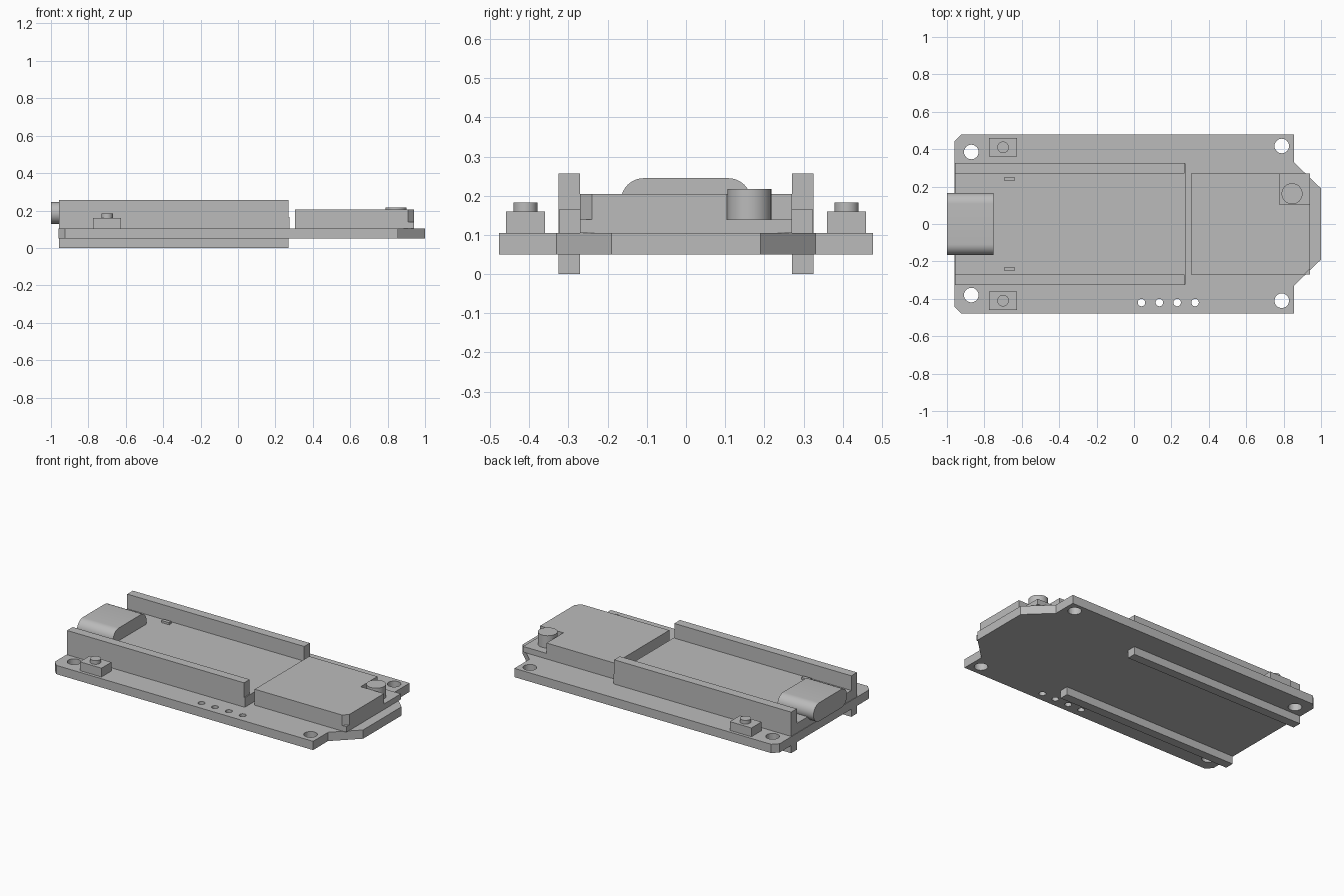
import bpy, bmesh, math

cube = bpy.data.objects.get("Cube")
if cube:
    bpy.data.objects.remove(cube, do_unlink=True)

grey = bpy.data.materials.new("plain grey")
grey.use_nodes = True
grey.diffuse_color = (0.5, 0.5, 0.5, 1)
bsdf = grey.node_tree.nodes["Principled BSDF"]
bsdf.inputs["Base Color"].default_value = (0.5, 0.5, 0.5, 1)


def prism(name, outline, low, high, axis="z", smooth=False):
    """Extrude an outline along z (outline in x, y) or x (outline in y, z)."""
    place = (lambda a, b: (a, b, low)) if axis == "z" else (lambda a, b: (low, a, b))
    rise = (0, 0, high - low) if axis == "z" else (high - low, 0, 0)
    bm = bmesh.new()
    base = bm.faces.new([bm.verts.new(place(a, b)) for a, b in outline])
    top = bmesh.ops.extrude_face_region(bm, geom=[base])["geom"]
    verts = [v for v in top if isinstance(v, bmesh.types.BMVert)]
    bmesh.ops.translate(bm, verts=verts, vec=rise)
    # the extrusion may drop the starting face, so close the open end
    bmesh.ops.holes_fill(bm, edges=[e for e in bm.edges if e.is_boundary], sides=0)
    bmesh.ops.recalc_face_normals(bm, faces=bm.faces)
    mesh = bpy.data.meshes.new(name)
    bm.to_mesh(mesh)
    bm.free()
    mesh.materials.append(grey)
    obj = bpy.data.objects.new(name, mesh)
    bpy.context.collection.objects.link(obj)
    if smooth:
        bpy.ops.object.select_all(action="DESELECT")
        obj.select_set(True)
        bpy.context.view_layer.objects.active = obj
        bpy.ops.object.shade_smooth_by_angle(angle=math.radians(30))
    return obj


def rect(x0, x1, y0, y1):
    return [(x0, y0), (x1, y0), (x1, y1), (x0, y1)]


def arc(x, y, r, start=0, end=360, steps=32):
    closed = end - start == 360
    angles = [math.radians(start + (end - start) * i / steps)
              for i in range(steps if closed else steps + 1)]
    return [(x + r * math.cos(a), y + r * math.sin(a)) for a in angles]


# Circuit board with clipped corners and a tapered nose
half = [(1.0, 0.19), (0.855, 0.33), (0.855, 0.478), (-0.925, 0.478), (-0.96, 0.443)]
board = prism("board", half + [(x, -y) for x, y in reversed(half)], 0.05, 0.105)

# Mounting holes and header pin holes
holes = [(-0.87, 0.385, 0.039), (-0.87, -0.38, 0.039),
         (0.79, 0.417, 0.039), (0.79, -0.41, 0.039)]
holes += [(0.04 + 0.0955 * i, -0.42, 0.02) for i in range(4)]
for i, (x, y, r) in enumerate(holes):
    cutter = prism(f"hole_cutter_{i + 1}", arc(x, y, r), 0, 0.2)
    cutter.hide_render = True
    cutter.hide_set(True)
    cut = board.modifiers.new("hole", "BOOLEAN")
    cut.object = cutter
    cut.operation = "DIFFERENCE"
    cut.solver = "EXACT"

# Flat panel between the rails
prism("panel", rect(-0.957, 0.275, -0.324, 0.324), 0.105, 0.165)

# Rails, panel clips and push buttons on both sides
for side, s in (("left", 1), ("right", -1)):
    prism(f"{side}_rail", rect(-0.957, 0.27, *sorted((s * 0.27, s * 0.326))), 0, 0.257)
    prism(f"{side}_clip", rect(-0.692, -0.638, *sorted((s * 0.23, s * 0.252))), 0.16, 0.178)
    prism(f"{side}_button_base", rect(-0.775, -0.625, *sorted((s * 0.36, s * 0.459))),
          0.105, 0.16)
    prism(f"{side}_button_cap", arc(-0.70, s * 0.41, 0.031), 0.16, 0.183, smooth=True)

# Rounded socket at the rear end
socket = arc(0.108, 0.187, 0.058, -90, 90, 16) + arc(-0.108, 0.187, 0.058, 90, 270, 16)
prism("socket", socket, -1.0, -0.75, axis="x", smooth=True)

# Raised module with a corner recess and a clipped corner
prism("module_base", rect(0.305, 0.94, -0.27, 0.27), 0.105, 0.14)
prism("module_top", [(0.305, -0.27), (0.91, -0.27), (0.94, -0.24), (0.94, 0.103),
                     (0.778, 0.103), (0.778, 0.27), (0.305, 0.27)], 0.14, 0.205)
prism("module_knob", arc(0.845, 0.162, 0.056), 0.14, 0.217, smooth=True)
